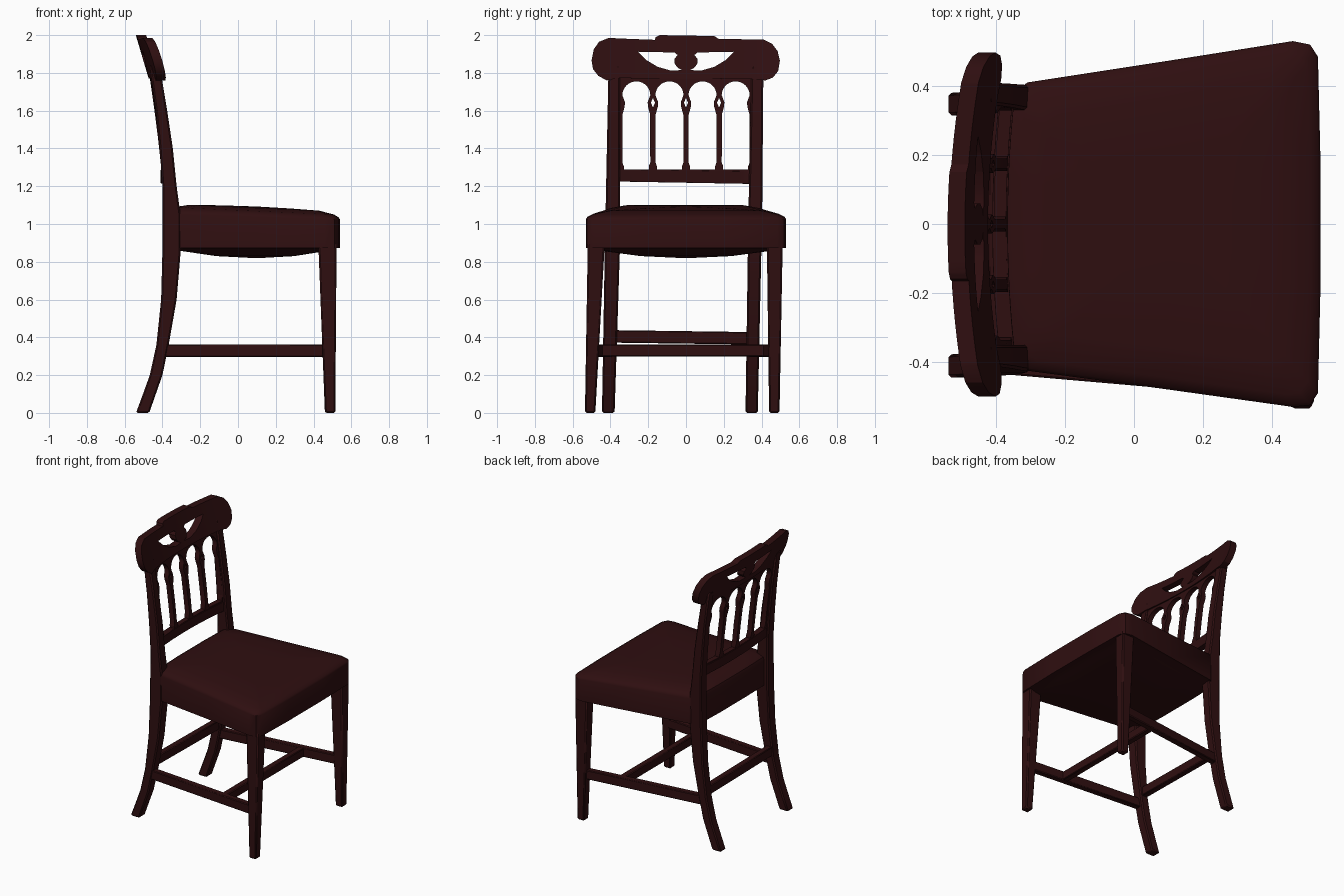
import bpy, bmesh, math
from mathutils import Vector

if "Cube" in bpy.data.objects:
    bpy.data.objects.remove(bpy.data.objects["Cube"])

wood = bpy.data.materials.new("dark_mahogany")
wood.diffuse_color = (0.028, 0.0046, 0.0052, 1)
wood.use_nodes = True
wood.node_tree.nodes["Principled BSDF"].inputs["Base Color"].default_value = wood.diffuse_color


def finish(name, bm, bevel=0.0, angle=30):
    bmesh.ops.recalc_face_normals(bm, faces=bm.faces)
    me = bpy.data.meshes.new(name)
    bm.to_mesh(me)
    bm.free()
    me.materials.append(wood)
    ob = bpy.data.objects.new(name, me)
    bpy.context.collection.objects.link(ob)
    if bevel:
        m = ob.modifiers.new("bevel", 'BEVEL')
        m.width, m.segments, m.limit_method = bevel, 1, 'ANGLE'
        m.angle_limit = math.radians(50)
    bpy.ops.object.select_all(action='DESELECT')
    ob.select_set(True)
    bpy.context.view_layer.objects.active = ob
    bpy.ops.object.shade_smooth_by_angle(angle=math.radians(angle))
    return ob


def loft(name, rings, bevel=0.0, angle=30):
    """Skin a stack of closed rings and cap both ends."""
    bm = bmesh.new()
    vs = [[bm.verts.new(p) for p in r] for r in rings]
    n = len(vs[0])
    for a, b in zip(vs, vs[1:]):
        for i in range(n):
            j = (i + 1) % n
            bm.faces.new((a[i], a[j], b[j], b[i]))
    bm.faces.new(vs[0])
    bm.faces.new(vs[-1])
    return finish(name, bm, bevel, angle)


def post(name, rows):
    """Rows of z, x0, x1, y0, y1."""
    loft(name, [[(a, c, z), (b, c, z), (b, d, z), (a, d, z)]
                for z, a, b, c, d in rows], 0.008)


def beam(name, p, q, w, h):
    p, q = Vector(p), Vector(q)
    s = (q - p).cross(Vector((0, 0, 1))).normalized() * w / 2
    u = Vector((0, 0, h / 2))
    loft(name, [[c - s - u, c + s - u, c + s + u, c - s + u] for c in (p, q)], 0.005)


def panel(name, outlines, thick, fx, bevel=0.0):
    """Flat fretwork in y/z (first outline solid, others holes), bent to x = fx(y, z)."""
    cu = bpy.data.curves.new(name, 'CURVE')
    cu.dimensions, cu.fill_mode, cu.extrude = '2D', 'BOTH', thick / 2
    for pts in outlines:
        sp = cu.splines.new('POLY')
        sp.points.add(len(pts) - 1)
        for p, (y, z) in zip(sp.points, pts):
            p.co = (y, z, 0, 1)
        sp.use_cyclic_u = True
    tmp = bpy.data.objects.new(name + "_tmp", cu)
    bpy.context.collection.objects.link(tmp)
    bpy.context.view_layer.update()
    me = bpy.data.meshes.new_from_object(
        tmp.evaluated_get(bpy.context.evaluated_depsgraph_get()))
    bm = bmesh.new()
    bm.from_mesh(me)
    bpy.data.objects.remove(tmp)
    bpy.data.curves.remove(cu)
    bpy.data.meshes.remove(me)
    bmesh.ops.remove_doubles(bm, verts=bm.verts, dist=0.0005)
    for k in range(-9, 10):
        bmesh.ops.bisect_plane(bm, geom=bm.verts[:] + bm.edges[:] + bm.faces[:],
                               plane_co=(k * 0.05 + 0.003, 0, 0), plane_no=(1, 0, 0))
    for v in bm.verts:
        y, z, d = v.co
        v.co = (fx(y, z) + d, y, z)
    return finish(name, bm, bevel)


# Rear posts: sabre-curved leg continuing into the back upright
side = [(0, -.54, -.47), (.1, -.503, -.435), (.2, -.467, -.40), (.36, -.432, -.367),
        (.6, -.407, -.325), (.86, -.40, -.303), (1.04, -.40, -.303), (1.2, -.40, -.325),
        (1.4, -.415, -.345), (1.6, -.435, -.375), (1.84, -.468, -.415)]


def lerp_path(keys, z):
    for (z0, a0, b0), (z1, a1, b1) in zip(keys, keys[1:]):
        if z <= z1:
            t = (z - z0) / (z1 - z0)
            return a0 + (a1 - a0) * t, b0 + (b1 - b0) * t


for nm, keys in (("rear_post_left", [(0, -.445, -.378), (.86, -.43, -.35), (1.84, -.41, -.35)]),
                 ("rear_post_right", [(0, .315, .38), (1.04, .33, .403), (1.84, .347, .41)])):
    post(nm, [(z, a, b, *lerp_path(keys, z)) for z, a, b in side])

# Tapered front legs
post("front_leg_left", [(0, .46, .515, -.535, -.48), (.9, .425, .522, -.52, -.43)])
post("front_leg_right", [(0, .46, .515, .44, .495), (.9, .425, .522, .428, .512)])

# Stretchers: two sides, cross bar, rear
beam("side_stretcher_left", (-.41, -.41, .33), (.49, -.488, .33), .045, .066)
beam("side_stretcher_right", (-.41, .35, .33), (.49, .465, .33), .045, .066)
beam("cross_stretcher", (.21, -.462, .33), (.21, .43, .33), .045, .062)
beam("rear_stretcher", (-.40, -.39, .405), (-.40, .34, .395), .045, .066)

# Seat: trapezoid frame with domed top and sagging underside
plan = [(-.372, -.355), (-.31, -.425), (.08, -.477), (.46, -.53), (.51, -.525), (.533, -.49),
        (.54, -.2), (.54, .2), (.533, .485), (.51, .52), (.46, .53), (.08, .47),
        (-.31, .41), (-.372, .35), (-.378, .15), (-.378, -.15)]


def seat_ring(s, z, slope=0.0):
    ring = []
    for x, y in plan:
        X, Y = .1 + (x - .1) * s, y * s
        ring.append((X, Y, z + (.15 - X) * slope))
    return ring


loft("seat", [seat_ring(.05, .82), seat_ring(.45, .83), seat_ring(.85, .858),
              seat_ring(.95, .872), seat_ring(1, .872), seat_ring(1, 1.035, .03),
              seat_ring(.985, 1.05, .04), seat_ring(.93, 1.066, .045),
              seat_ring(.75, 1.083, .045), seat_ring(.4, 1.088, .045),
              seat_ring(.05, 1.09, .045)], angle=35)


# Back: lower rail and arched fretwork
def back_x(y, z):
    return -.388 - .062 * max(0.0, (z - 1.28) / .5) ** 1.2 + .018 * (y / .35) ** 2


panel("lower_back_rail", [[(-.37, 1.225), (.36, 1.212), (.36, 1.278), (-.37, 1.29)]],
      .045, back_x, .004)


def arch_hole(c):
    half = [(.066, 1.288), (.066, 1.305), (.074, 1.325), (.073, 1.45), (.073, 1.58),
            (.062, 1.62), (.060, 1.645), (.068, 1.665)]
    half += [(.074 * math.cos(t * math.pi / 16), 1.682 + .073 * math.sin(t * math.pi / 16))
             for t in range(8)]
    return ([(c + w, z) for w, z in half] + [(c, 1.755)]
            + [(c - w, z) for w, z in reversed(half)])


holes = [arch_hole(c) for c in (-.263, -.0875, .0875, .263)]
holes += [[(c - .011, 1.642), (c, 1.617), (c + .011, 1.642), (c, 1.667)]
          for c in (-.175, 0, .175)]
panel("arched_splats", [[(-.36, 1.265), (.36, 1.265), (.36, 1.8), (-.36, 1.8)]] + holes,
      .036, back_x)


# Crest rail: lobed ends, raised tablet, two openings around a central disc
def crest_x(y, z):
    return -.448 - .068 * (z - 1.77) / .23 + .05 * (y / .5) ** 2


crest = [(-.36, 1.772), (-.42, 1.76), (-.465, 1.785), (-.492, 1.82), (-.50, 1.865),
         (-.488, 1.925), (-.46, 1.965), (-.41, 1.985), (-.30, 1.98), (-.165, 1.975),
         (-.16, 1.99), (-.14, 2.0), (.15, 1.995), (.172, 1.98), (.30, 1.978), (.41, 1.977),
         (.455, 1.955), (.485, 1.915), (.497, 1.865), (.488, 1.81), (.46, 1.775),
         (.42, 1.76), (.36, 1.768)]
opening = [(.255, 1.912), (.06, 1.908), (.045, 1.895), (.06, 1.875), (.06, 1.85),
           (.045, 1.828), (.02, 1.815), (.08, 1.812), (.15, 1.832), (.21, 1.868)]
panel("crest_rail", [crest, opening, [(-y, z) for y, z in opening]], .05, crest_x, .006)
